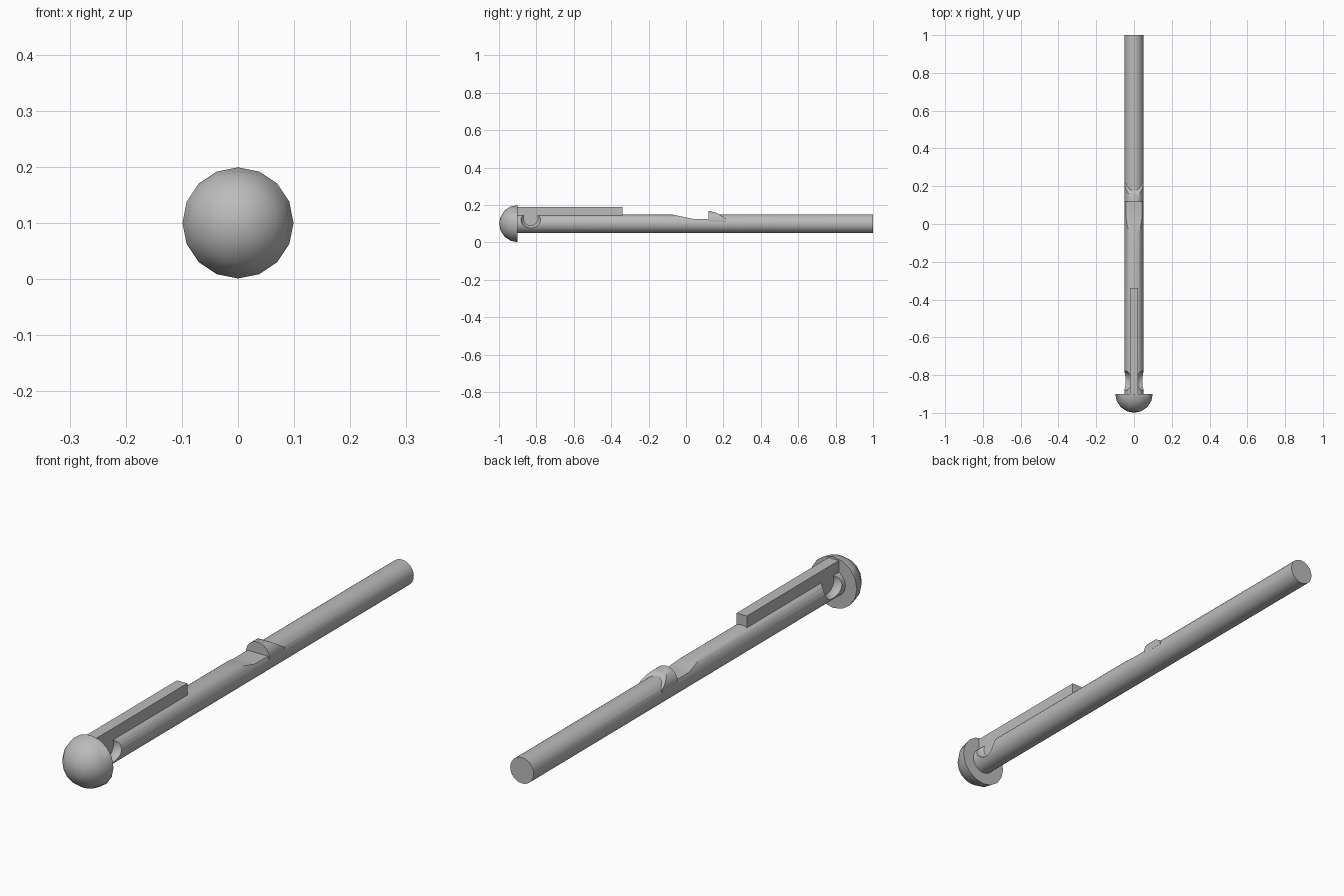
import bpy, bmesh, math
from mathutils import Matrix, Vector

cube = bpy.data.objects.get("Cube")
if cube:
    bpy.data.objects.remove(cube, do_unlink=True)

AXIS_Z = 0.1
TUBE_R = 0.05

grey = bpy.data.materials.new("plain grey")
grey.use_nodes = True
colour = (0.5, 0.5, 0.5, 1)
grey.diffuse_color = colour
grey.node_tree.nodes["Principled BSDF"].inputs["Base Color"].default_value = colour


def make(name, bm):
    bmesh.ops.recalc_face_normals(bm, faces=bm.faces)
    mesh = bpy.data.meshes.new(name)
    bm.to_mesh(mesh)
    bm.free()
    obj = bpy.data.objects.new(name, mesh)
    bpy.context.collection.objects.link(obj)
    mesh.materials.append(grey)
    return obj


def rod(name, y0, y1, z, sides=24):
    bm = bmesh.new()
    place = Matrix.Translation((0, (y0 + y1) / 2, z)) @ Matrix.Rotation(math.pi / 2, 4, 'X')
    bmesh.ops.create_cone(bm, cap_ends=True, segments=sides, radius1=TUBE_R,
                          radius2=TUBE_R, depth=y1 - y0, matrix=place)
    return make(name, bm)


def side_profile(name, points, half_width):
    """Extrude a (y, z) outline across x."""
    bm = bmesh.new()
    face = bm.faces.new([bm.verts.new((-half_width, y, z)) for y, z in points])
    new = bmesh.ops.extrude_face_region(bm, geom=[face])["geom"]
    bmesh.ops.translate(bm, vec=Vector((2 * half_width, 0, 0)),
                        verts=[v for v in new if isinstance(v, bmesh.types.BMVert)])
    return make(name, bm)


def ball(name, centre, radius, segments, rings):
    bm = bmesh.new()
    place = Matrix.Translation(centre) @ Matrix.Rotation(math.pi / 2, 4, 'X')
    bmesh.ops.create_uvsphere(bm, u_segments=segments, v_segments=rings,
                              radius=radius, matrix=place)
    return make(name, bm)


def boolean(obj, tool, operation):
    mod = obj.modifiers.new(tool.name, 'BOOLEAN')
    mod.object, mod.operation, mod.solver = tool, operation, 'EXACT'
    bpy.context.view_layer.objects.active = obj
    bpy.ops.object.modifier_apply(modifier=mod.name)
    bpy.data.objects.remove(tool, do_unlink=True)


def smooth(obj, degrees):
    bpy.ops.object.select_all(action='DESELECT')
    obj.select_set(True)
    bpy.context.view_layer.objects.active = obj
    bpy.ops.object.shade_smooth_by_angle(angle=math.radians(degrees))


# Shaft with a sloping notch on top and a round scoop on each side
shaft = rod("shaft", -0.92, 1.0, AXIS_Z)
boolean(shaft, side_profile("notch_cutter", [(-0.09, 0.152), (0.04, 0.125), (0.14, 0.125),
                                             (0.14, 0.2), (-0.09, 0.2)], 0.1), 'DIFFERENCE')
for side in (-1, 1):
    boolean(shaft, ball("scoop_cutter", (side * 0.06, -0.83, 0.128), 0.055, 24, 16), 'DIFFERENCE')
smooth(shaft, 30)

# Raised lip behind the notch, round on top and sloping to the back
lip = rod("raised_lip", 0.05, 0.3, AXIS_Z + 0.018)
boolean(lip, side_profile("lip_profile", [(0.12, 0.11), (0.12, 0.2), (0.125, 0.168),
                                          (0.165, 0.157), (0.215, 0.125), (0.215, 0.11)], 0.1),
        'INTERSECT')
smooth(lip, 30)

# Square bar along the top, reaching down into the shaft
bar = side_profile("top_bar", [(-0.92, 0.07), (-0.75, 0.07), (-0.7, 0.13),
                               (-0.34, 0.13), (-0.34, 0.19), (-0.92, 0.19)], 0.022)

# Half-round head with a flat back
head = ball("round_head", (0, -0.9, AXIS_Z), 0.099, 16, 8)
bm = bmesh.new()
bm.from_mesh(head.data)
cut = bmesh.ops.bisect_plane(bm, geom=bm.verts[:] + bm.edges[:] + bm.faces[:],
                             plane_co=(0, -0.9, 0), plane_no=(0, 1, 0), clear_outer=True)
bmesh.ops.holes_fill(bm, edges=[e for e in bm.edges if e.is_boundary])
bm.to_mesh(head.data)
bm.free()
smooth(head, 40)
